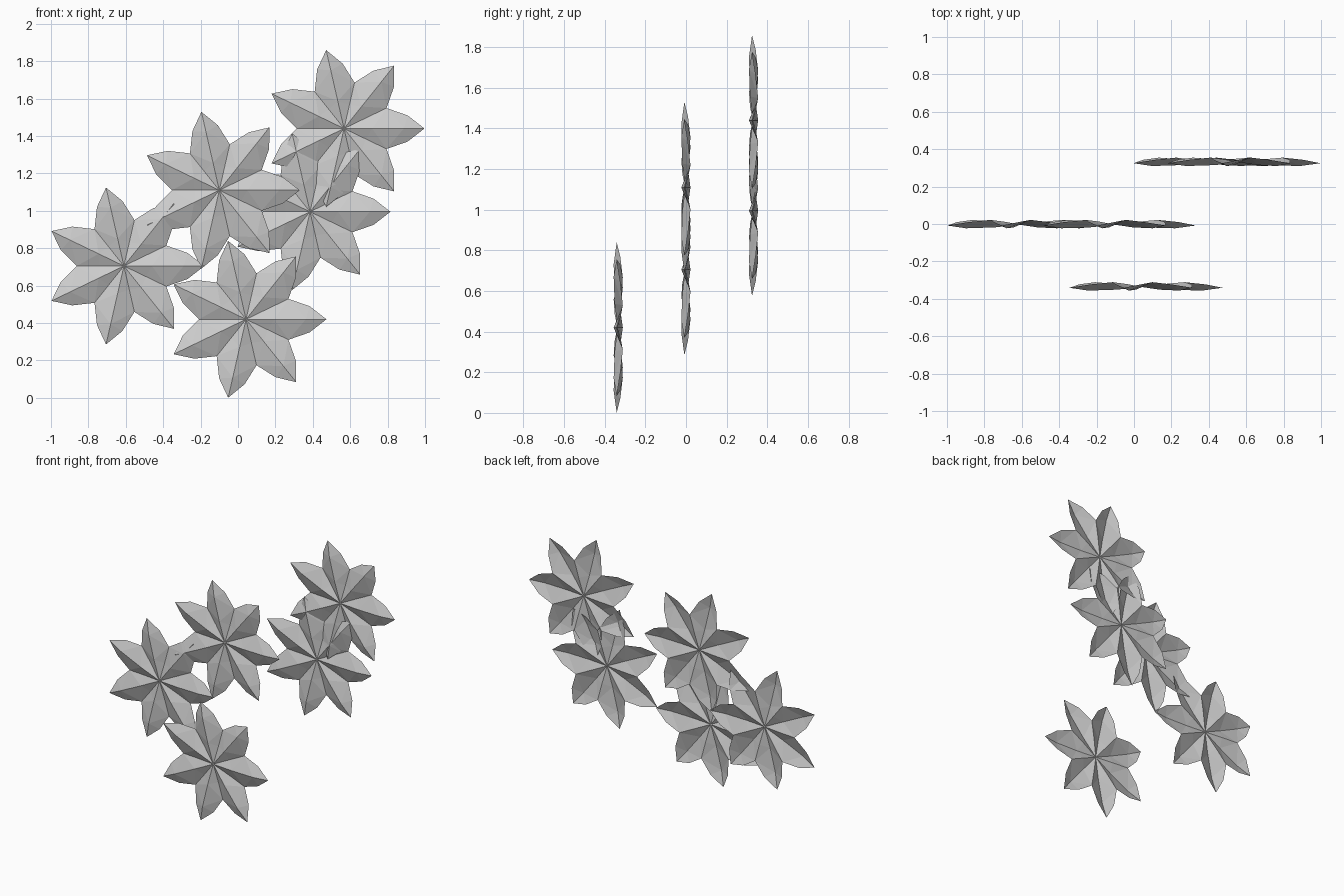
import bpy, bmesh, math

if "Cube" in bpy.data.objects:
    bpy.data.objects.remove(bpy.data.objects["Cube"])

PETALS = 7
STEP = 2 * math.pi / PETALS

# one petal: ridge and edge profiles as (along, across, depth), -depth is towards the front
RIDGE = [(0.15, 0.0, -0.018), (0.32, 0.0, -0.023), (0.43, 0.0, -0.008)]
HALF = STEP / 2
NOTCH_R = 0.252
VALLEY_MID = (0.13 * math.cos(HALF), 0.13 * math.sin(HALF), 0.012)
NOTCH = (NOTCH_R * math.cos(HALF), NOTCH_R * math.sin(HALF), 0.022)
EDGE = (0.34, 0.07, 0.010)


def make_flower_mesh():
    bm = bmesh.new()
    for i in range(PETALS):
        a = i * STEP
        c, s = math.cos(a), math.sin(a)

        def vert(p, side):
            u, v, d = p[0], p[1] * side, p[2]
            return bm.verts.new((u * c - v * s, d, u * s + v * c))

        # two folded halves meeting on the raised midrib
        for side in (1, -1):
            centre = vert((0, 0, -0.004), side)
            r1, r2, tip = [vert(p, side) for p in RIDGE]
            v1, notch, edge = [vert(p, side) for p in (VALLEY_MID, NOTCH, EDGE)]
            for f in ((centre, r1, v1), (r1, notch, v1), (r1, r2, notch),
                      (r2, edge, notch), (r2, tip, edge)):
                bm.faces.new(f if side < 0 else f[::-1])
    bmesh.ops.remove_doubles(bm, verts=bm.verts, dist=0.0005)
    # make all normals look towards the front
    for f in bm.faces:
        f.normal_update()
        if f.normal.y > 0:
            f.normal_flip()
    mesh = bpy.data.meshes.new("flower")
    bm.to_mesh(mesh)
    bm.free()
    return mesh


# five flowers in three layers
flower = make_flower_mesh()
PLACES = {
    "flower_left": (-0.61, 0.0, 0.705),
    "flower_middle": (-0.10, 0.0, 1.11),
    "flower_front_low": (0.043, -0.333, 0.42),
    "flower_back_low": (0.385, 0.333, 0.995),
    "flower_back_high": (0.567, 0.333, 1.44),
}
for name, loc in PLACES.items():
    ob = bpy.data.objects.new(name, flower.copy())
    ob.location = loc
    bpy.context.collection.objects.link(ob)
